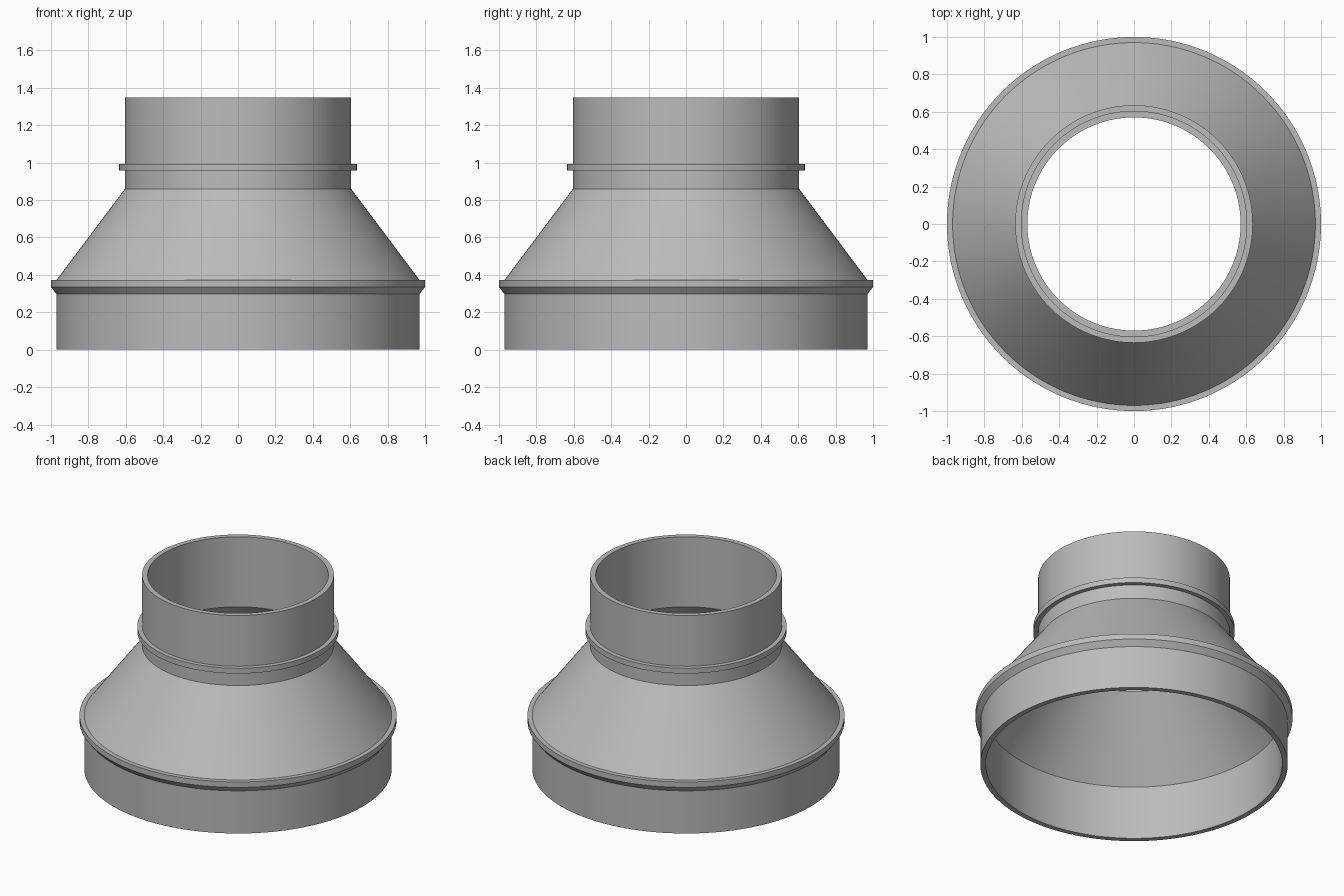
import bpy, bmesh, math

cube = bpy.data.objects.get("Cube")
if cube:
    bpy.data.objects.remove(cube, do_unlink=True)

SEGMENTS = 128

# Single grey material
grey = bpy.data.materials.new("plain grey")
grey.use_nodes = True
colour = (0.5, 0.5, 0.5, 1.0)
grey.diffuse_color = colour
grey.node_tree.nodes["Principled BSDF"].inputs["Base Color"].default_value = colour


def lathe(name, profile, material):
    """Revolve a closed (radius, height) profile around the z axis."""
    bm = bmesh.new()
    rings = []
    for r, z in profile:
        rings.append([bm.verts.new((r * math.cos(a), r * math.sin(a), z))
                      for a in (2 * math.pi * i / SEGMENTS for i in range(SEGMENTS))])
    for k, ring in enumerate(rings):
        above = rings[(k + 1) % len(rings)]
        for i in range(SEGMENTS):
            j = (i + 1) % SEGMENTS
            bm.faces.new((ring[i], ring[j], above[j], above[i]))
    bmesh.ops.recalc_face_normals(bm, faces=bm.faces)
    mesh = bpy.data.meshes.new(name)
    bm.to_mesh(mesh)
    bm.free()
    mesh.materials.append(material)
    obj = bpy.data.objects.new(name, mesh)
    bpy.context.collection.objects.link(obj)
    bpy.ops.object.select_all(action='DESELECT')
    obj.select_set(True)
    bpy.context.view_layer.objects.active = obj
    bpy.ops.object.shade_smooth_by_angle(angle=math.radians(25))
    return obj


# Wall section, from the bottom rim up the outside and back down the bore
lower_sleeve = [(0.935, 0.0), (0.97, 0.0), (0.97, 0.297)]
flange = [(1.0, 0.335), (1.0, 0.373), (0.97, 0.373)]
cone_and_neck = [(0.605, 0.86), (0.605, 0.957)]
stop_bead = [(0.635, 0.957), (0.635, 0.994), (0.605, 0.994)]
top_rim = [(0.605, 1.347), (0.57, 1.347)]
bore = [(0.57, 0.86), (0.935, 0.373)]

lathe("pipe_reducer",
      lower_sleeve + flange + cone_and_neck + stop_bead + top_rim + bore, grey)
